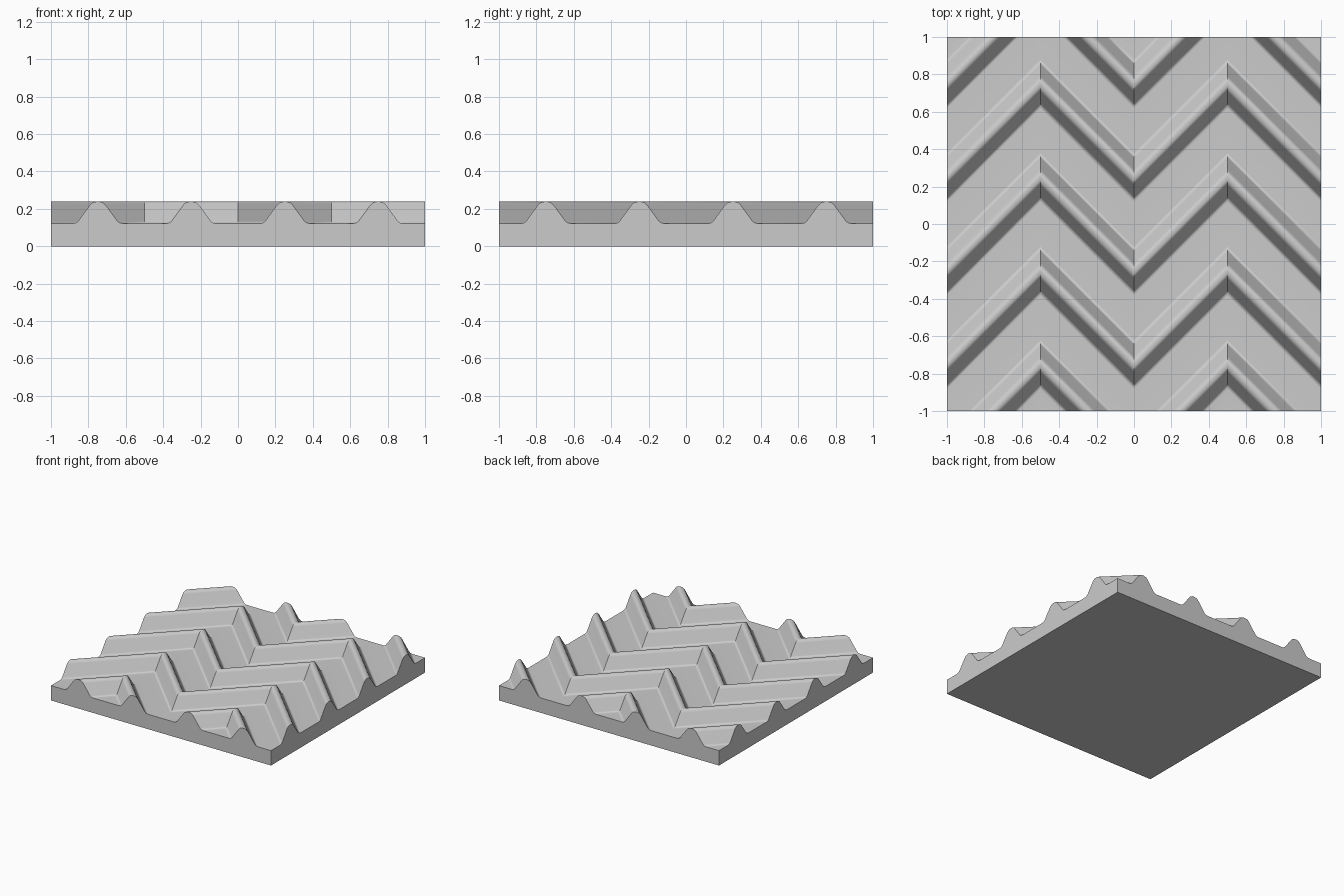
import bpy
import bmesh

cube = bpy.data.objects.get("Cube")
if cube:
    bpy.data.objects.remove(cube, do_unlink=True)

PITCH = 0.5          # distance between ridges
HALF = [(0.132, 0.122), (0.118, 0.125), (0.105, 0.134), (0.043, 0.219),
        (0.031, 0.231), (0.016, 0.237)]   # foot to crest: offset, height
ridge = [(-d, z) for d, z in HALF] + [(0, 0.239)] + [(d, z) for d, z in reversed(HALF)]

# Repeated ridge profile, long enough to cover the tile after the zigzag shift
profile = [(0.25 + PITCH * k + d, z) for k in range(-5, 3) for d, z in ridge]

# Zigzag sheet: one row of profile points at each bend
bm = bmesh.new()
rows = []
for i in range(5):
    x = -1 + PITCH * i
    shift = PITCH * (i % 2)
    rows.append([bm.verts.new((x, y + shift, z)) for y, z in profile])
for a, b in zip(rows, rows[1:]):
    for j in range(len(profile) - 1):
        bm.faces.new((a[j], b[j], b[j + 1], a[j + 1]))

# Trim the sheet to the square tile
for side in (-1, 1):
    bmesh.ops.bisect_plane(bm, geom=bm.verts[:] + bm.edges[:] + bm.faces[:], dist=1e-5,
                           plane_co=(0, side, 0), plane_no=(0, side, 0), clear_outer=True)

# Walls down to the ground, then the underside
rim = [e for e in bm.edges if e.is_boundary]
walls = bmesh.ops.extrude_edge_only(bm, edges=rim)["geom"]
for v in walls:
    if isinstance(v, bmesh.types.BMVert):
        v.co.z = 0
bottom = [e for e in bm.edges if e.is_boundary]
bmesh.ops.edgeloop_fill(bm, edges=bottom)
bmesh.ops.recalc_face_normals(bm, faces=bm.faces[:])

mesh = bpy.data.meshes.new("chevron_tile")
bm.to_mesh(mesh)
bm.free()
tile = bpy.data.objects.new("chevron_tile", mesh)
bpy.context.collection.objects.link(tile)

# Plain grey material
grey = bpy.data.materials.new("plain_grey")
grey.use_nodes = True
colour = (0.6, 0.6, 0.6, 1)
grey.diffuse_color = colour
grey.node_tree.nodes["Principled BSDF"].inputs["Base Color"].default_value = colour
mesh.materials.append(grey)

# Soft crests and feet, sharp bends and rim
bpy.ops.object.select_all(action="DESELECT")
tile.select_set(True)
bpy.context.view_layer.objects.active = tile
bpy.ops.object.shade_smooth_by_angle(angle=0.5)
weighted = tile.modifiers.new("flat_floors", "WEIGHTED_NORMAL")
weighted.keep_sharp = True
